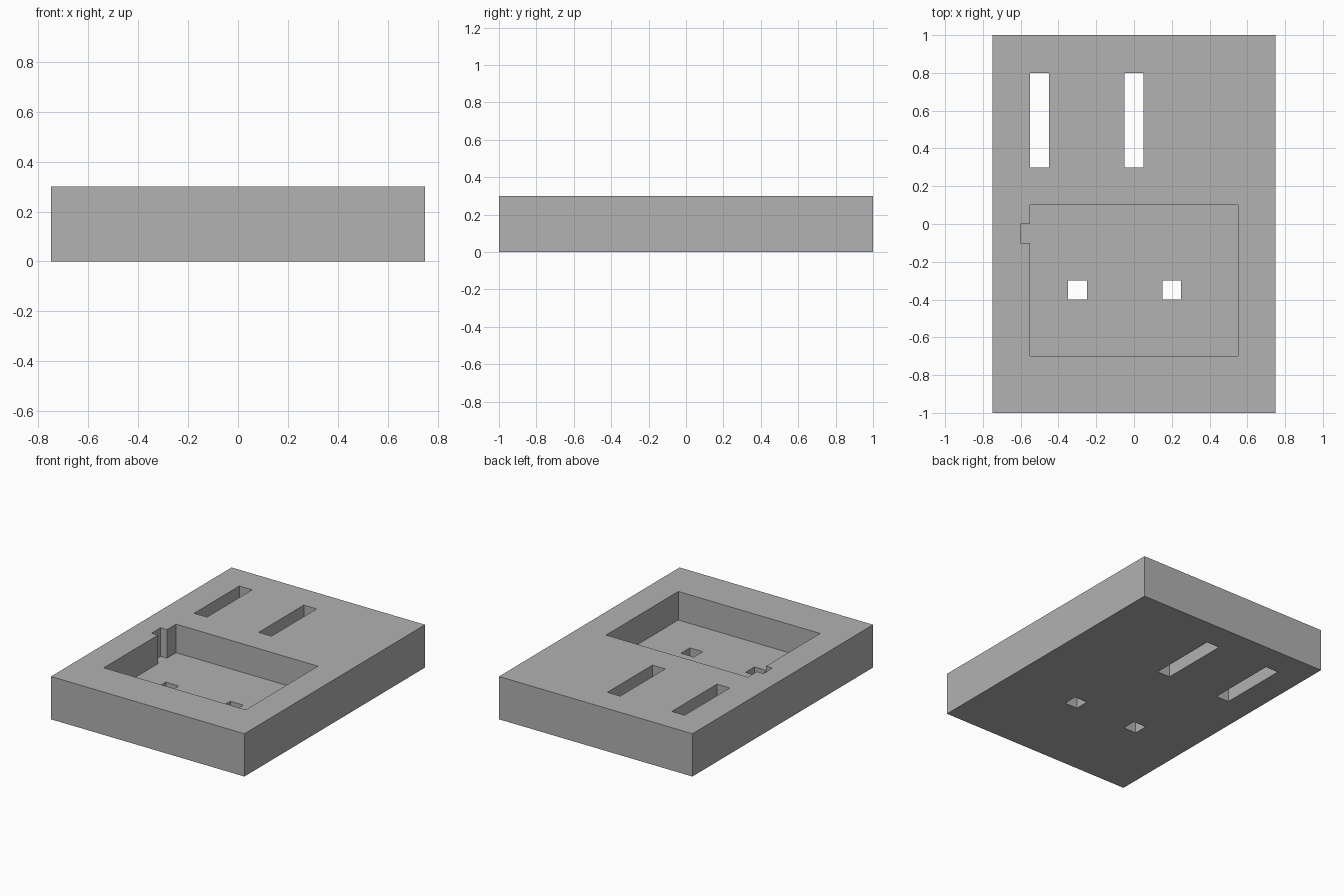
import bpy
import bmesh

default_cube = bpy.data.objects.get("Cube")
if default_cube:
    bpy.data.objects.remove(default_cube, do_unlink=True)

HEIGHT = 0.3
FLOOR = 0.1     # pocket floor level
OVER = 0.1      # how far cutters pass beyond the block

grey = bpy.data.materials.new("plain grey")
grey.use_nodes = True
grey.diffuse_color = (0.445, 0.445, 0.445, 1)
grey.node_tree.nodes["Principled BSDF"].inputs["Base Color"].default_value = grey.diffuse_color


def prism(name, outline, bottom, top):
    """Extrude a counter-clockwise outline between two heights."""
    bm = bmesh.new()
    base = bm.faces.new([bm.verts.new((x, y, bottom)) for x, y in outline])
    result = bmesh.ops.extrude_face_region(bm, geom=[base], use_keep_orig=True)
    raised = [v for v in result["geom"] if isinstance(v, bmesh.types.BMVert)]
    bmesh.ops.translate(bm, verts=raised, vec=(0, 0, top - bottom))
    bmesh.ops.recalc_face_normals(bm, faces=bm.faces)
    mesh = bpy.data.meshes.new(name)
    bm.to_mesh(mesh)
    bm.free()
    mesh.materials.append(grey)
    obj = bpy.data.objects.new(name, mesh)
    bpy.context.collection.objects.link(obj)
    return obj


def rectangle(x0, x1, y0, y1):
    return [(x0, y0), (x1, y0), (x1, y1), (x0, y1)]


# Main block
block = prism("block", rectangle(-0.75, 0.75, -1, 1), 0, HEIGHT)

# Pocket with a small side notch
pocket = [(-0.55, -0.7), (0.55, -0.7), (0.55, 0.1), (-0.55, 0.1),
          (-0.55, 0), (-0.6, 0), (-0.6, -0.1), (-0.55, -0.1)]
cutters = [prism("pocket_cutter", pocket, FLOOR, HEIGHT + OVER)]

# Long slots through the block
for x in (-0.5, 0):
    cutters.append(prism("slot_cutter", rectangle(x - 0.05, x + 0.05, 0.3, 0.8),
                         -OVER, HEIGHT + OVER))

# Square holes through the pocket floor
for x in (-0.3, 0.2):
    cutters.append(prism("hole_cutter", rectangle(x - 0.05, x + 0.05, -0.4, -0.3),
                         -OVER, HEIGHT + OVER))

# Cut everything out of the block
bpy.context.view_layer.objects.active = block
for cutter in cutters:
    cutter.hide_render = True
    cut = block.modifiers.new(cutter.name, "BOOLEAN")
    cut.operation = "DIFFERENCE"
    cut.solver = "EXACT"
    cut.object = cutter
    bpy.ops.object.modifier_apply(modifier=cut.name)
    bpy.data.objects.remove(cutter, do_unlink=True)
